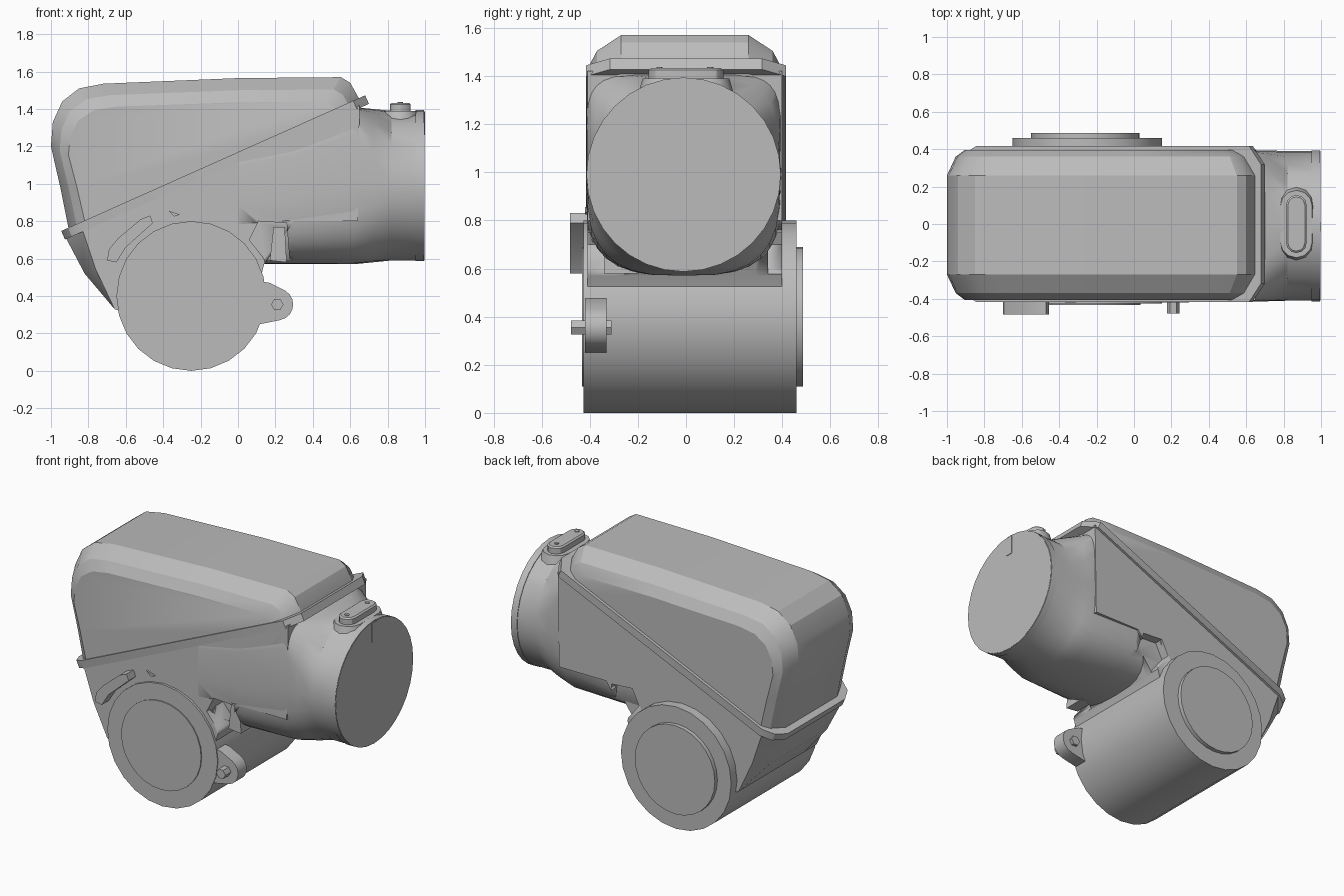
import bpy, bmesh
from math import cos, sin, pi, radians, atan2, hypot
from mathutils import Vector

if "Cube" in bpy.data.objects:
    bpy.data.objects.remove(bpy.data.objects["Cube"])

grey = bpy.data.materials.new("plain grey")
grey.use_nodes = True
grey.diffuse_color = (0.5, 0.5, 0.5, 1)
grey.node_tree.nodes["Principled BSDF"].inputs["Base Color"].default_value = (0.5, 0.5, 0.5, 1)


def loft(name, sections, angle=30):
    """Skin a list of equal-length closed loops and cap both ends."""
    bm = bmesh.new()
    rings = [[bm.verts.new(p) for p in s] for s in sections]
    n = len(rings[0])
    for a, b in zip(rings, rings[1:]):
        for i in range(n):
            j = (i + 1) % n
            bm.faces.new((a[i], a[j], b[j], b[i]))
    bm.faces.new(rings[0][::-1])
    bm.faces.new(rings[-1])
    bmesh.ops.recalc_face_normals(bm, faces=bm.faces)
    mesh = bpy.data.meshes.new(name)
    bm.to_mesh(mesh)
    bm.free()
    obj = bpy.data.objects.new(name, mesh)
    bpy.context.collection.objects.link(obj)
    mesh.materials.append(grey)
    bpy.ops.object.select_all(action='DESELECT')
    obj.select_set(True)
    bpy.context.view_layer.objects.active = obj
    bpy.ops.object.shade_smooth_by_angle(angle=radians(angle))
    return obj


def at_y(profile, y):
    return [(x, y, z) for x, z in profile]


def prism(name, profile, y0, y1):
    return loft(name, [at_y(profile, y0), at_y(profile, y1)])


def circle(cx, cz, r, n=28):
    return [(cx + r * cos(2 * pi * i / n), cz + r * sin(2 * pi * i / n)) for i in range(n)]


def disc(name, cx, cz, r, y0, y1, n=28):
    return prism(name, circle(cx, cz, r, n), y0, y1)


def duct_ring(x, half_w, low, high, n_low, n_high, count=32):
    """Rounded cross-section across x, with separate squareness below and above."""
    ring, mid, half_h = [], (low + high) / 2, (high - low) / 2
    for i in range(count):
        c, s = cos(2 * pi * i / count), sin(2 * pi * i / count)
        e = 2 / (n_high if s > 0 else n_low)
        y = half_w * abs(c) ** e * (1 if c > 0 else -1)
        z = half_h * abs(s) ** e * (1 if s > 0 else -1)
        ring.append((x, y - 0.01, mid + z))
    return ring


# Upper cover: side outline shrinking towards both faces to make the chamfer
cover = [(-0.9, 0.73), (-0.95, 0.98), (-1, 1.2), (-0.99, 1.33), (-0.94, 1.44), (-0.85, 1.51),
         (-0.72, 1.535), (0, 1.565), (0.55, 1.57), (0.6, 1.54), (0.65, 1.45), (0.66, 1.4)]


def shrunk(t):
    return [(-0.15 + (x + 0.15) * (1 - 0.11 * t), 1 + (z - 1) * (1 - 0.23 * t)) for x, z in cover]


loft("upper_cover", [at_y(shrunk(t), y) for y, t in
     ((-0.405, 1), (-0.37, 0.5), (-0.27, 0), (0.26, 0), (0.36, 0.5), (0.395, 1))], 25)

# Lower housing below the slanted seam, narrowed at its left end corners
housing = [(-0.92, 0.71), (-0.82, 0.52), (-0.66, 0.33), (-0.25, 0.2), (0.1, 0.42),
           (0.14, 0.57), (0.3, 0.8), (0.64, 0.8), (0.65, 1.42)]
narrow = [(-0.83, 0.75), (-0.76, 0.54)] + housing[2:]
lower_housing = loft("lower_housing", [at_y(narrow, -0.41), at_y(housing, -0.29),
                                       at_y(housing, 0.29), at_y(narrow, 0.4)])

# Seam flange, a thin tilted plate with cut corners
start, end = Vector((-0.935, 0.725)), Vector((0.69, 1.45))
along = (end - start).normalized()
length = (end - start).length
plan = [(0, -0.3), (0.04, -0.38), (0.11, -0.42), (length - 0.07, -0.42), (length, -0.32)]
plan += [(u, -v) for u, v in reversed(plan)]
loft("seam_flange", [[(start.x + along.x * u - along.y * h, v * 0.99, start.y + along.y * u + along.x * h)
                      for u, v in plan] for h in (-0.025, 0.025)])

# Duct blending from a rounded box to the round outlet
duct = loft("outlet_duct", [duct_ring(0, 0.405, 0.57, 1.2, 3, 8),
                            duct_ring(0.3, 0.405, 0.57, 1.27, 3, 8),
                            duct_ring(0.62, 0.405, 0.57, 1.41, 3, 8),
                            duct_ring(0.72, 0.403, 0.58, 1.4, 2.5, 3.5),
                            duct_ring(0.82, 0.4, 0.59, 1.39, 2, 2),
                            duct_ring(0.996, 0.4, 0.59, 1.39, 2, 2)])
loft("outlet_band", [duct_ring(x, 0.404, 0.587, 1.394, 2, 2) for x in (0.95, 0.994)])
loft("outlet_key_mark", [[(x, -0.04, 1.26), (x, 0.01, 1.26), (x, 0.01, 1.385), (x, -0.04, 1.385)]
                         for x in (0.99, 1.0)])

# Lower cross barrel with raised end discs
disc("cross_barrel", -0.25, 0.4, 0.4, -0.425, 0.46, 24)
disc("front_end_disc", -0.255, 0.4, 0.29, -0.432, -0.4)
disc("back_end_disc", -0.26, 0.4, 0.29, 0.4, 0.487)

# Side recess with a small post inside it
pocket = [(0.06, 0.7), (0.11, 0.8), (0.26, 0.79), (0.28, 0.54), (0.16, 0.5), (0.14, 0.6)]
for side, y0, y1 in (("front", -0.6, -0.24), ("back", 0.34, 0.6)):
    cutter = prism(side + "_recess_cutter", pocket, y0, y1)
    cutter.hide_render = True
    cutter.hide_viewport = True
    for target in (lower_housing, duct):
        mod = target.modifiers.new(side + " recess", 'BOOLEAN')
        mod.operation = 'DIFFERENCE'
        mod.solver = 'EXACT'
        mod.object = cutter
prism("recess_post", [(0.17, 0.59), (0.26, 0.58), (0.25, 0.77), (0.19, 0.77)], -0.34, -0.2)

# Mounting ear and its bolt
ear = [(0.0, 0.25), (0.12, 0.25), (0.22, 0.27)]
ear += [(0.21 + 0.085 * cos(a), 0.355 + 0.085 * sin(a)) for a in [radians(d) for d in range(-60, 61, 20)]]
ear += [(0.17, 0.47), (0.11, 0.48), (0.0, 0.5)]
prism("mounting_ear", ear, -0.42, -0.33)
disc("ear_bolt", 0.21, 0.355, 0.033, -0.478, -0.31, 6)

# Slanted pad on the front face
pad = [(-0.7, 0.59), (-0.69, 0.65), (-0.64, 0.71), (-0.52, 0.81), (-0.47, 0.83),
       (-0.455, 0.79), (-0.6, 0.66), (-0.65, 0.58)]
prism("front_pad", pad, -0.483, -0.39)
prism("front_nub", [(-0.37, 0.855), (-0.31, 0.835), (-0.34, 0.825)], -0.42, -0.4)

# Top fitting: flared saddle, rounded plate and two screws


def slot(half_len, r, z):
    pts = []
    for sign in (1, -1):
        for k in range(7):
            a = pi * k / 6
            pts.append((0.868 + sign * r * cos(a), sign * (half_len - r + r * sin(a)), z))
    return pts


loft("fitting_saddle", [slot(0.2, 0.11, 1.32), slot(0.18, 0.085, 1.39)])
loft("fitting_plate", [slot(0.155, 0.055, 1.36), slot(0.155, 0.055, 1.425), slot(0.145, 0.045, 1.433)])
for name, y in (("back_screw", 0.1), ("front_screw", -0.11)):
    loft(name, [[(0.868 + x, y + d, z) for x, d in circle(0, 0, 0.014, 10)] for z in (1.42, 1.438)])
